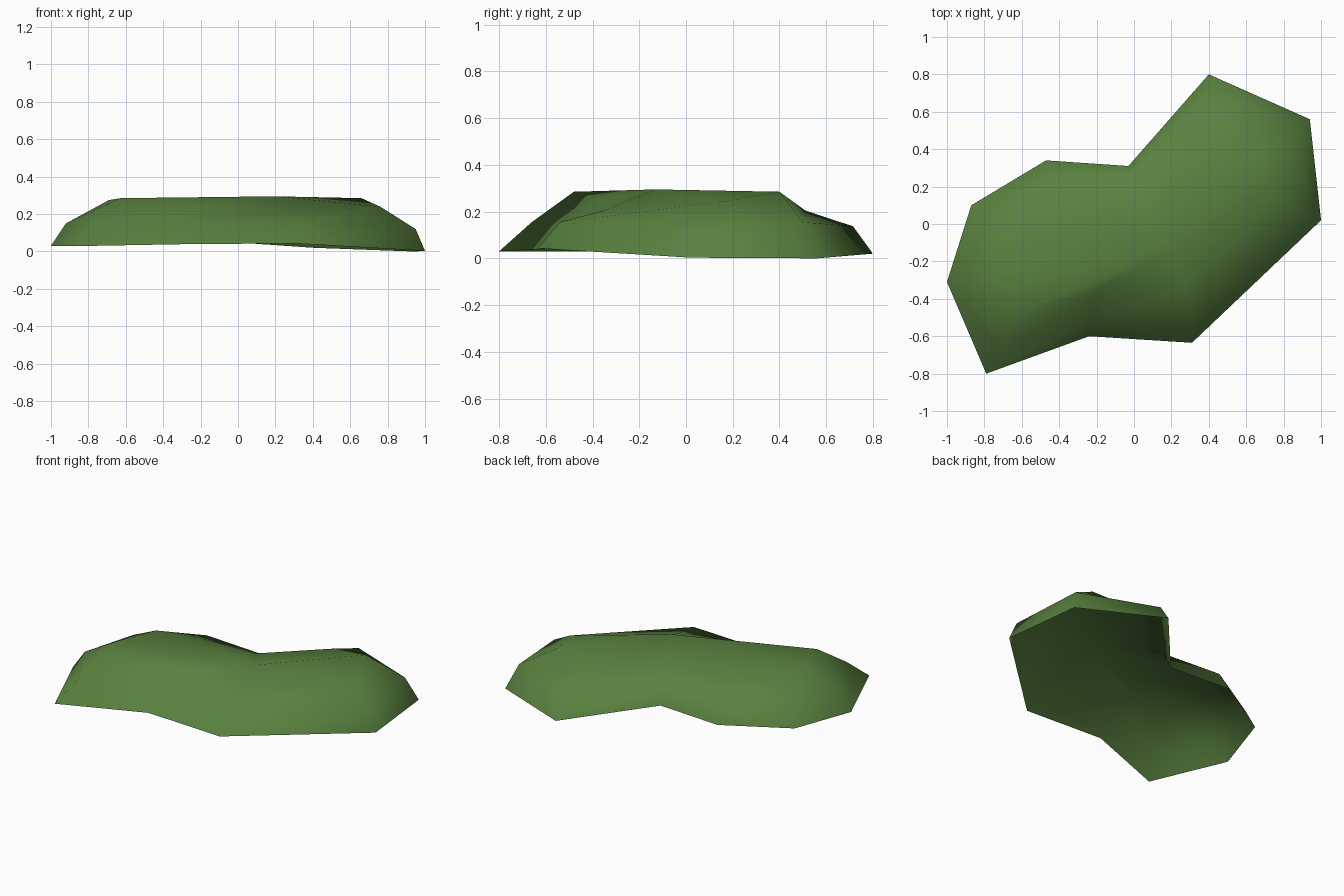
import bpy, bmesh

if "Cube" in bpy.data.objects:
    bpy.data.objects.remove(bpy.data.objects["Cube"])

# Contour rings of the mound, each running counter-clockwise from the left tip
rim = [(-1, -.31, .03), (-.79, -.8, .03), (-.24, -.6, .04), (.31, -.635, .043),
       (1, .02, .003), (.94, .56, 0), (.4, .8, .02), (-.03, .31, .05),
       (-.47, .34, .05), (-.87, .1, .042)]
shoulder = [(-.92, -.3, .15), (-.72, -.66, .155), (-.23, -.51, .155), (.32, -.54, .155),
            (.95, .03, .12), (.88, .5, .155), (.39, .715, .137), (-.02, .26, .165),
            (-.43, .29, .165), (-.82, .07, .148)]
crown = [(-.69, -.27, .275), (-.63, -.48, .285), (-.2, -.36, .25), (.27, -.35, .205),
         (.76, .14, .24), (.66, .4, .285), (.36, .51, .205), (.03, .14, .225),
         (-.38, .13, .225), (-.62, .02, .25)]
peak = (.2, -.13, .295)

# Grass material
grass = bpy.data.materials.new("grass_green")
grass.diffuse_color = (.1, .22, .05, 1)
grass.use_nodes = True
grass.node_tree.nodes["Principled BSDF"].inputs["Base Color"].default_value = grass.diffuse_color

# Open-bottomed shell: bridge the rings, then fan the top to the peak
bm = bmesh.new()
rings = [[bm.verts.new(p) for p in ring] for ring in (rim, shoulder, crown)]
top = bm.verts.new(peak)
n = len(rim)
for low, high in zip(rings, rings[1:]):
    for i in range(n):
        j = (i + 1) % n
        bm.faces.new((low[i], low[j], high[j], high[i]))
for i in range(n):
    bm.faces.new((rings[-1][i], rings[-1][(i + 1) % n], top))
for f in bm.faces:
    f.smooth = True

mesh = bpy.data.meshes.new("grass_mound")
bm.to_mesh(mesh)
bm.free()
mesh.materials.append(grass)
mound = bpy.data.objects.new("grass_mound", mesh)
bpy.context.collection.objects.link(mound)
